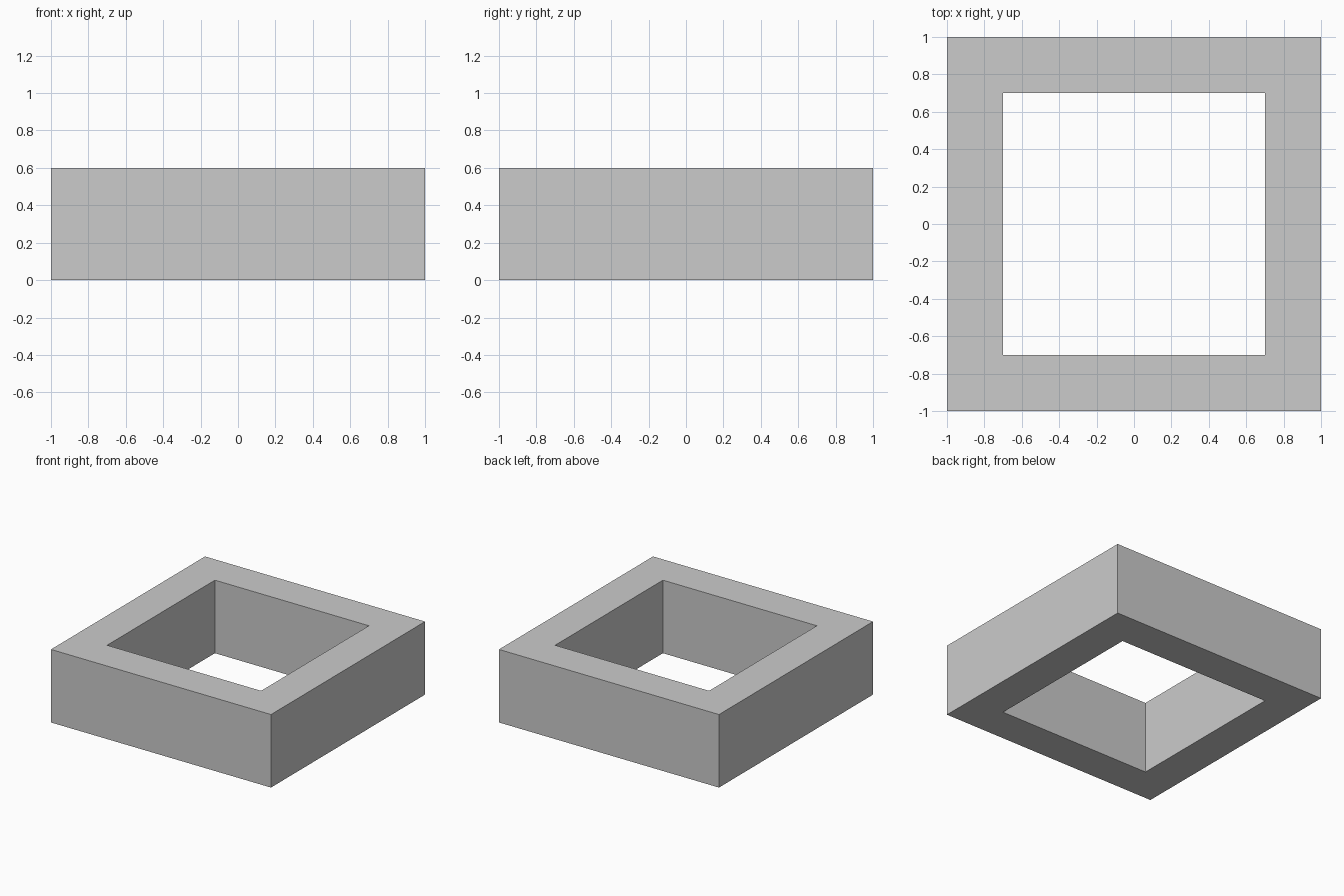
import bpy
import bmesh

if "Cube" in bpy.data.objects:
    bpy.data.objects.remove(bpy.data.objects["Cube"])

OUTER, INNER, HEIGHT = 1.0, 0.7, 0.6


def square_ring(bm, half, z):
    corners = [(-1, -1), (1, -1), (1, 1), (-1, 1)]
    return [bm.verts.new((x * half, y * half, z)) for x, y in corners]


# Square frame: four loops bridged into one closed tube
bm = bmesh.new()
loops = [square_ring(bm, half, z) for half, z in
         [(OUTER, 0), (OUTER, HEIGHT), (INNER, HEIGHT), (INNER, 0)]]
for k in range(4):
    a, b = loops[k], loops[(k + 1) % 4]
    for i in range(4):
        j = (i + 1) % 4
        bm.faces.new((a[i], a[j], b[j], b[i]))
bmesh.ops.recalc_face_normals(bm, faces=bm.faces)

mesh = bpy.data.meshes.new("square_frame")
bm.to_mesh(mesh)
bm.free()
frame = bpy.data.objects.new("square_frame", mesh)
bpy.context.collection.objects.link(frame)
